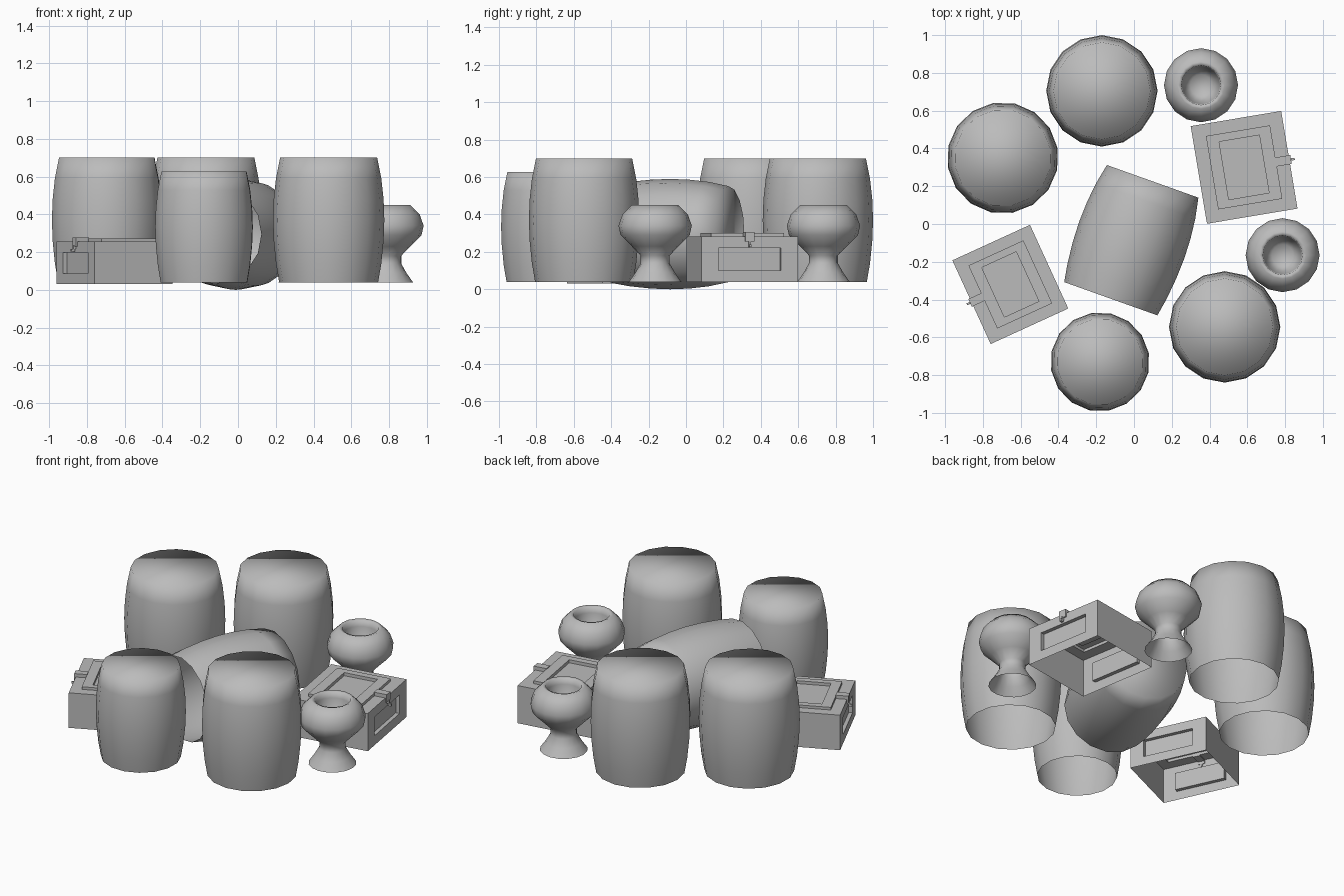
import bpy, bmesh
from math import sin, cos, pi, radians, atan2
from mathutils import Matrix, Vector

cube = bpy.data.objects.get("Cube")
if cube:
    bpy.data.objects.remove(cube)

grey = bpy.data.materials.new("plain_grey")
grey.use_nodes = True
colour = (0.5, 0.5, 0.5, 1)
grey.diffuse_color = colour
grey.node_tree.nodes["Principled BSDF"].inputs["Base Color"].default_value = colour


def finish(bm, name, matrix, smooth):
    mesh = bpy.data.meshes.new(name)
    for f in bm.faces:
        f.smooth = smooth
    bm.to_mesh(mesh)
    bm.free()
    mesh.materials.append(grey)
    obj = bpy.data.objects.new(name, mesh)
    obj.matrix_world = matrix
    bpy.context.collection.objects.link(obj)
    return obj


def lathe(name, profile, matrix, sides=16):
    """Revolve (radius, height) pairs; open at the start, capped at the end."""
    bm = bmesh.new()
    rings = [[bm.verts.new((r * cos(2 * pi * i / sides), r * sin(2 * pi * i / sides), z))
              for i in range(sides)] for r, z in profile]
    for low, high in zip(rings, rings[1:]):
        for i in range(sides):
            j = (i + 1) % sides
            bm.faces.new((low[i], low[j], high[j], high[i]))
    bm.faces.new(rings[-1])
    return finish(bm, name, matrix, True)


def place(x, y, z, angle=0, scale=1):
    return (Matrix.Translation((x, y, z)) @ Matrix.Rotation(radians(angle), 4, 'Z')
            @ Matrix.Scale(scale, 4))


def add_box(bm, lo, hi):
    lo, hi = Vector(lo), Vector(hi)
    size = Matrix.Diagonal((*(hi - lo), 1))
    return bmesh.ops.create_cube(bm, size=1, matrix=Matrix.Translation((lo + hi) / 2) @ size)


def panel(bm, face, u, v, depth):
    """Inset a quad by margins u, v on its two axes, then push the panel along its normal."""
    normal = face.normal.copy()
    centre = face.calc_center_median()
    bmesh.ops.inset_individual(bm, faces=[face], thickness=0.01)
    axes = [a for a in range(3) if abs(normal[a]) < 0.5]

    def shape(half):
        for vert in face.verts:
            for a, h in zip(axes, half):
                vert.co[a] = centre[a] + (h if vert.co[a] > centre[a] else -h)
    shape((u, v))
    new = bmesh.ops.extrude_discrete_faces(bm, faces=[face])["faces"][0]
    for vert in new.verts:
        vert.co += normal * depth
    bm.normal_update()
    return new


# Barrels: bulging staves, flat head, open base
barrel = [(0.262, 0), (0.279, 0.1), (0.291, 0.22), (0.295, 0.33),
          (0.291, 0.44), (0.279, 0.55), (0.257, 0.66)]
for name, x, y, angle, scale in (("back_barrel", -0.17, 0.705, 0, 1),
                                 ("side_barrel", -0.695, 0.35, 10, 1),
                                 ("front_barrel", 0.48, -0.545, 0, 1),
                                 ("small_barrel", -0.18, -0.73, 10, 0.89)):
    lathe(name, barrel, place(x, y, 0.04, angle, scale))

# Barrel lying on its side
heading = atan2(0.614, 0.219)
lying = (Matrix.Translation((-0.012, -0.085, 0.295)) @ Matrix.Rotation(heading, 4, 'Z')
         @ Matrix.Rotation(pi / 2, 4, 'Y') @ Matrix.Translation((0, 0, -0.33)))
lathe("lying_barrel", barrel, lying)

# Vases: flared foot, round belly, hollow mouth
vase = [(0.14, 0), (0.105, 0.05), (0.077, 0.1), (0.077, 0.14), (0.125, 0.19),
        (0.185, 0.25), (0.196, 0.3), (0.175, 0.36), (0.125, 0.41),
        (0.105, 0.405), (0.1, 0.37), (0.085, 0.3), (0.057, 0.26)]
lathe("back_vase", vase, place(0.355, 0.735, 0.04))
lathe("side_vase", vase, place(0.787, -0.165, 0.04))


# Chests: open-bottomed box, sunken end panels, framed lid, latch
def chest(name, matrix):
    bm = bmesh.new()
    add_box(bm, (-0.243, -0.262, 0), (0.243, 0.262, 0.242))
    bm.normal_update()
    pick = lambda d: max(bm.faces, key=lambda f: f.normal.dot(d) + f.calc_center_median().dot(d))
    bmesh.ops.delete(bm, geom=[pick(Vector((0, 0, -1)))], context='FACES_ONLY')
    for side in (-1, 1):
        end = pick(Vector((side, 0, 0)))
        panel(bm, end, 0.17, 0.06, -0.025)
    lid = panel(bm, pick(Vector((0, 0, 1))), 0.172, 0.197, 0.018)
    panel(bm, lid, 0.108, 0.155, -0.02)
    finish(bm, name, matrix, False)

    bm = bmesh.new()
    add_box(bm, (0.17, -0.024, 0.235), (0.252, 0.024, 0.265))
    add_box(bm, (0.24, -0.024, 0.215), (0.252, 0.024, 0.24))
    add_box(bm, (0.25, -0.006, 0.185), (0.272, 0.006, 0.2))
    add_box(bm, (0.24, -0.006, 0.2), (0.258, 0.006, 0.22))
    finish(bm, name + "_latch", matrix, False)


chest("back_chest", place(0.583, 0.3, 0.04, 9.5))
chest("front_chest", place(-0.655, -0.32, 0.03, 204.6, 0.93))
